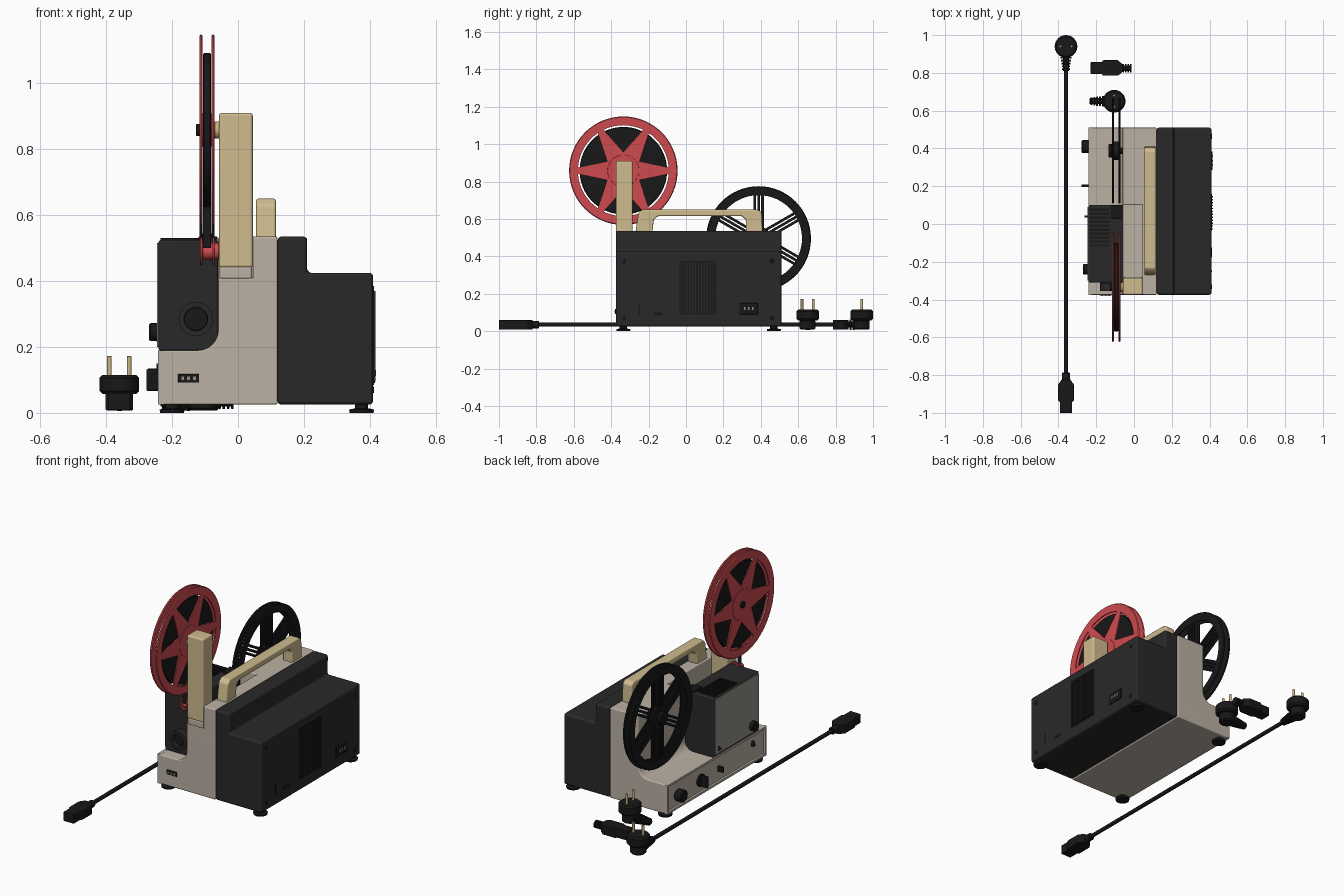
import bpy, bmesh
from math import sin, cos, pi, radians
from mathutils import Matrix, Vector

if "Cube" in bpy.data.objects:
    bpy.data.objects.remove(bpy.data.objects["Cube"])


def material(name, rgb, rough=0.6):
    m = bpy.data.materials.new(name)
    m.use_nodes = True
    m.diffuse_color = (*rgb, 1)
    node = m.node_tree.nodes["Principled BSDF"]
    node.inputs["Base Color"].default_value = (*rgb, 1)
    node.inputs["Roughness"].default_value = rough
    return m


CHARCOAL = material("charcoal", (0.022, 0.022, 0.023))
BLACK = material("black", (0.009, 0.009, 0.009))
BEIGE = material("warm beige", (0.50, 0.44, 0.37))
GREY = material("plate grey", (0.30, 0.28, 0.24))
TAN = material("tan", (0.62, 0.50, 0.27))
RED = material("red", (0.62, 0.07, 0.08))
BRASS = material("brass", (0.60, 0.46, 0.22))


def finish(bm, name, mat, bevel=0):
    bmesh.ops.remove_doubles(bm, verts=bm.verts, dist=1e-5)
    bmesh.ops.recalc_face_normals(bm, faces=bm.faces)
    if bevel:
        edges = [e for e in bm.edges if e.calc_face_angle(0) > radians(25)]
        bmesh.ops.bevel(bm, geom=edges, offset=bevel, segments=3, profile=0.5,
                        affect='EDGES', clamp_overlap=True)
    me = bpy.data.meshes.new(name)
    bm.to_mesh(me)
    bm.free()
    me.materials.append(mat)
    me.shade_smooth()
    me.set_sharp_from_angle(angle=radians(35))
    ob = bpy.data.objects.new(name, me)
    bpy.context.collection.objects.link(ob)
    ob.modifiers.new("even_shading", 'WEIGHTED_NORMAL').keep_sharp = True
    return ob


def prism(name, polygons, axis, lo, hi, mat, bevel=0):
    """Extrude outlines lying across the given axis from lo to hi."""
    place = {'X': lambda u, v, w: (w, u, v), 'Y': lambda u, v, w: (u, w, v),
             'Z': lambda u, v, w: (u, v, w)}[axis]
    bm = bmesh.new()
    for pts in polygons:
        a = [bm.verts.new(place(u, v, lo)) for u, v in pts]
        b = [bm.verts.new(place(u, v, hi)) for u, v in pts]
        bm.faces.new(a)
        bm.faces.new(b)
        for i in range(len(pts)):
            j = (i + 1) % len(pts)
            bm.faces.new((a[i], a[j], b[j], b[i]))
    return finish(bm, name, mat, bevel)


def boxes(name, spans, mat, bevel=0):
    """One object from boxes given as ((x0, x1), (y0, y1), (z0, z1))."""
    bm = bmesh.new()
    for span in spans:
        mid = Vector([(a + b) / 2 for a, b in span])
        size = Matrix.Diagonal([b - a for a, b in span] + [1])
        bmesh.ops.create_cube(bm, size=1, matrix=Matrix.Translation(mid) @ size)
    return finish(bm, name, mat, bevel)


def lathe(name, profile, loc, axis, mat, n=32):
    """Turn a closed (radius, height) outline about an axis through loc."""
    turn = {'X': Matrix.Rotation(pi / 2, 4, 'Y'), 'Y': Matrix.Rotation(-pi / 2, 4, 'X'),
            'Z': Matrix.Identity(4)}[axis]
    bm = bmesh.new()
    rings = [[bm.verts.new((r * cos(2 * pi * i / n), r * sin(2 * pi * i / n), h))
              for i in range(n)] for r, h in profile]
    for k in range(len(profile)):
        if profile[k - 1][0] == 0 and profile[k][0] == 0:
            continue
        a, b = rings[k - 1], rings[k]
        for i in range(n):
            bm.faces.new((a[i], a[(i + 1) % n], b[(i + 1) % n], b[i]))
    bm.transform(Matrix.Translation(loc) @ turn)
    return finish(bm, name, mat)


def disc(name, r, lo, hi, loc, axis, mat, n=32):
    c = min(r, hi - lo) * 0.15
    return lathe(name, [(0, lo), (r - c, lo), (r, lo + c), (r, hi - c), (r - c, hi), (0, hi)],
                 loc, axis, mat, n)


# Housing: dark rear cover, beige chassis and upper wall
FRONT, BACK = -0.375, 0.51
prism("dark_cover", [[(.12, .025), (.41, .025), (.41, .425), (.21, .425), (.21, .535), (.12, .535)]],
      'Y', FRONT, BACK, CHARCOAL, 0.012)
fillet = [(-.06 - .06 * (1 - cos(a)), .25 - .06 * sin(a)) for a in [i * pi / 12 for i in range(7)]]
prism("chassis", [[(.12, .41), (-.06, .41)] + fillet + [(-.23, .19), (-.23, .025), (.12, .025)]],
      'Y', FRONT, BACK, BEIGE, 0.006)
prism("upper_wall", [[(.045, FRONT), (.12, FRONT), (.12, BACK), (-.06, BACK), (-.06, .1), (.045, .1)]],
      'Z', .38, .535, BEIGE, 0.006)
side = (-.242, -.225)
boxes("side_rim", [(side, (FRONT, BACK), (.025, .037)), (side, (FRONT, BACK), (.178, .19)),
                   (side, (FRONT, FRONT + .012), (.025, .19)),
                   (side, (BACK - .012, BACK), (.025, .19))], BEIGE)

# Lamp house with grey side plate, vents and lens
boxes("lamp_house", [((-.241, -.06), (-.31, .1), (.188, .525))], CHARCOAL, 0.008)
boxes("lamp_side_plate", [((-.246, -.235), (-.30, .09), (.20, .515))], GREY, 0.002)
boxes("lamp_vents", [((-.235, -.13), (y, y + .012), (.52, .531))
                     for y in [-.12 + i * .021 for i in range(10)]], BLACK)
boxes("film_gate", [((-.12, -.062), (.03, .1), (.52, .535))], BLACK, 0.003)
lathe("lens_barrel", [(.036, 0), (.052, 0), (.052, .04), (.047, .045), (.036, .045)],
      (-.128, -.355, .285), 'Y', CHARCOAL)
disc("lens_glass", .037, 0, .02, (-.128, -.335, .285), 'Y', BLACK)
disc("focus_knob", .027, 0, .028, (-.27, -.24, .245), 'X', BLACK, 20)

# Controls along the low side panel
disc("main_knob", .034, 0, .045, (-.278, .41, .1), 'X', BLACK, 20)
disc("mode_dial", .034, 0, .012, (-.24, .2, .1), 'X', BLACK, 20)
boxes("mode_blade", [((-.278, -.23), (.196, .208), (.068, .132))], BLACK, 0.002)
boxes("side_switch", [((-.262, -.23), (.035, .045), (.09, .12))], BLACK)
prism("side_marks", [[(.06, .215), (.03, .215), (.06, .245)], [(-.27, .12), (-.25, .12), (-.26, .15)]],
      'X', -.247, -.228, BLACK)

# Front socket and feet
boxes("front_socket", [((-.182, -.118), (-.379, -.37), (.092, .118))], BLACK, 0.002)
boxes("front_socket_pins", [((x, x + .008), (-.382, -.37), (.1, .11))
                            for x in (-.172, -.154, -.136)], GREY)
for side_name, x in (("left", .375), ("right", -.2)):
    for end_name, y in (("front", -.335), ("back", .47)):
        lathe("foot_%s_%s" % (end_name, side_name),
              [(0, 0), (.036, 0), (.038, .01), (.02, .014), (.02, .03), (0, .03)],
              (x, y, 0), 'Z', BLACK, 24)

# Cover side: vent grille, mains socket, screws
boxes("vent_panel", [((.405, .412), (-.035, .16), (.09, .375))], BLACK)
boxes("vent_slats", [((.405, .417), (y, y + .007), (.095, .37))
                     for y in [-.03 + i * .0155 for i in range(12)]], CHARCOAL)
boxes("mains_socket", [((.405, .416), (.285, .385), (.09, .15))], BLACK, 0.004)
boxes("mains_socket_pins", [((.41, .419), (y, y + .008), (.112, .13)) for y in (.31, .332, .354)], GREY)
boxes("cover_slots", [((.405, .412), (-.255, -.245), (.09, .15)),
                      ((.405, .412), (-.175, -.125), (.085, .1))], BLACK)
for i, (y, z) in enumerate([(-.33, .07), (.46, .07), (-.33, .375), (.46, .375)]):
    disc("cover_screw_%d" % i, .01, 0, .004, (.409, y, z), 'X', BLACK, 12)

# Carry handle and front reel arm
prism("handle", [[(-.27, .53), (-.255, .63), (-.235, .65), (.385, .65), (.405, .635), (.41, .53),
                  (.32, .53), (.32, .595), (.30, .615), (-.15, .615), (-.172, .595), (-.18, .53)]],
      'X', .055, .115, TAN, 0.007)
boxes("reel_arm", [((-.058, .045), (-.375, -.285), (.44, .91))], TAN, 0.009)
boxes("arm_foot", [((-.056, .043), (FRONT, -.28), (.405, .445))], BEIGE, 0.008)


def spoke(cy, cz, angle, r0, r1, w0, w1, shift=0):
    """Tapered bar outline pointing outwards from a reel centre."""
    out, across = Vector((cos(angle), sin(angle))), Vector((-sin(angle), cos(angle)))
    mid = Vector((cy, cz)) + across * shift
    return [mid + out * r0 - across * w0, mid + out * r1 - across * w1,
            mid + out * r1 + across * w1, mid + out * r0 + across * w0]


def reel(name, cy, cz, r, rim, hub, mat, spokes):
    for flange, x in (("outer", -.112), ("inner", -.076)):
        mid = (x, cy, cz)
        lathe("%s_%s_rim" % (name, flange),
              [(rim, -.003), (r - .004, -.005), (r, 0), (r - .004, .005), (rim, .003)],
              mid, 'X', mat, 64)
        disc("%s_%s_hub" % (name, flange), hub, -.004, .004, mid, 'X', mat)
        prism("%s_%s_spokes" % (name, flange), spokes, 'X', x - .003, x + .003, mat)
    disc(name + "_core", .05, -.036, 0, (-.076, cy, cz), 'X', mat)
    disc(name + "_spindle", .018, -.128, -.05, (0, cy, cz), 'X', BLACK, 16)


# Full red reel with film at the front
sixths = [i * pi / 3 for i in range(6)]
reel("red_reel", -.335, .858, .29, .243, .085, RED,
     [spoke(-.335, .858, a, .03, .25, .062, .016) for a in sixths])
disc("film_roll", .234, -.106, -.082, (0, -.335, .858), 'X', BLACK, 64)
disc("reel_spindle_collar", .026, -.072, -.055, (0, -.335, .858), 'X', BRASS, 20)
for i, x in enumerate((-.115, -.078)):
    disc("guide_roller_flange_%d" % i, .042, 0, .007, (x, -.315, .49), 'X', RED, 24)
disc("guide_roller", .025, -.11, -.055, (0, -.315, .49), 'X', RED, 20)
boxes("film_strip", [((-.106, -.082), (-.345, -.342), (.5, .66))], BLACK)

# Empty black take-up reel at the back
reel("black_reel", .388, .495, .28, .232, .065, BLACK,
     [spoke(.388, .495, a + pi / 6, .04, .24, .007, .007, s)
      for a in sixths for s in (-.021, 0, .021)])
disc("take_up_knob", .035, -.135, -.115, (0, .388, .495), 'X', BLACK, 20)


def plug(name, x, y, out, pin_dir):
    """Round mains plug; out is the cable direction, pin_dir the pin row."""
    ox, oy = out
    disc(name + "_body", .06, .058, .115, (x, y, 0), 'Z', BLACK)
    disc(name + "_base", .042, .008, .06, (x, y, 0), 'Z', BLACK, 24)
    axis = 'X' if ox else 'Y'
    for i in range(6):
        d = .045 + i * .015
        disc("%s_relief_%d" % (name, i), .03 - i * .002, -.005, .005,
             (x + ox * d, y + oy * d, .035), axis, BLACK, 16)
    d = .08
    disc(name + "_neck", .016, -.05, .05, (x + ox * d, y + oy * d, .035), axis, BLACK, 16)
    for i, s in enumerate((-.03, .03)):
        disc("%s_pin_%d" % (name, i), .007, .11, .172,
             (x + pin_dir[0] * s, y + pin_dir[1] * s, 0), 'Z', BRASS, 12)


# Mains lead: plug, cable and appliance connector
plug("lead_plug", -.36, .94, (0, -1), (1, 0))
disc("cable", .011, -.83, .88, (-.36, 0, .035), 'Y', BLACK, 12)
prism("lead_connector", [[(-.393, -1), (-.327, -1), (-.327, -.94), (-.318, -.935), (-.318, -.85),
                          (-.34, -.82), (-.38, -.82), (-.402, -.85), (-.402, -.935), (-.393, -.94)]],
      'Z', .008, .06, BLACK, 0.004)
disc("connector_neck", .02, -.83, -.785, (-.36, 0, .035), 'Y', BLACK, 16)

# Loose plug and connector
plug("loose_plug", -.105, .65, (-1, 0), (0, 1))
prism("loose_connector", [[(-.23, .795), (-.17, .795), (-.165, .785), (-.085, .785), (-.06, .805),
                           (-.06, .845), (-.085, .867), (-.165, .867), (-.17, .857), (-.23, .857)]],
      'Z', .008, .06, BLACK, 0.004)
for i in range(4):
    disc("loose_connector_relief_%d" % i, .022, 0, .008, (-.06 + i * .013, .825, .034), 'X', BLACK, 16)
disc("loose_connector_neck", .015, -.07, -.015, (0, .825, .034), 'X', BLACK, 16)
